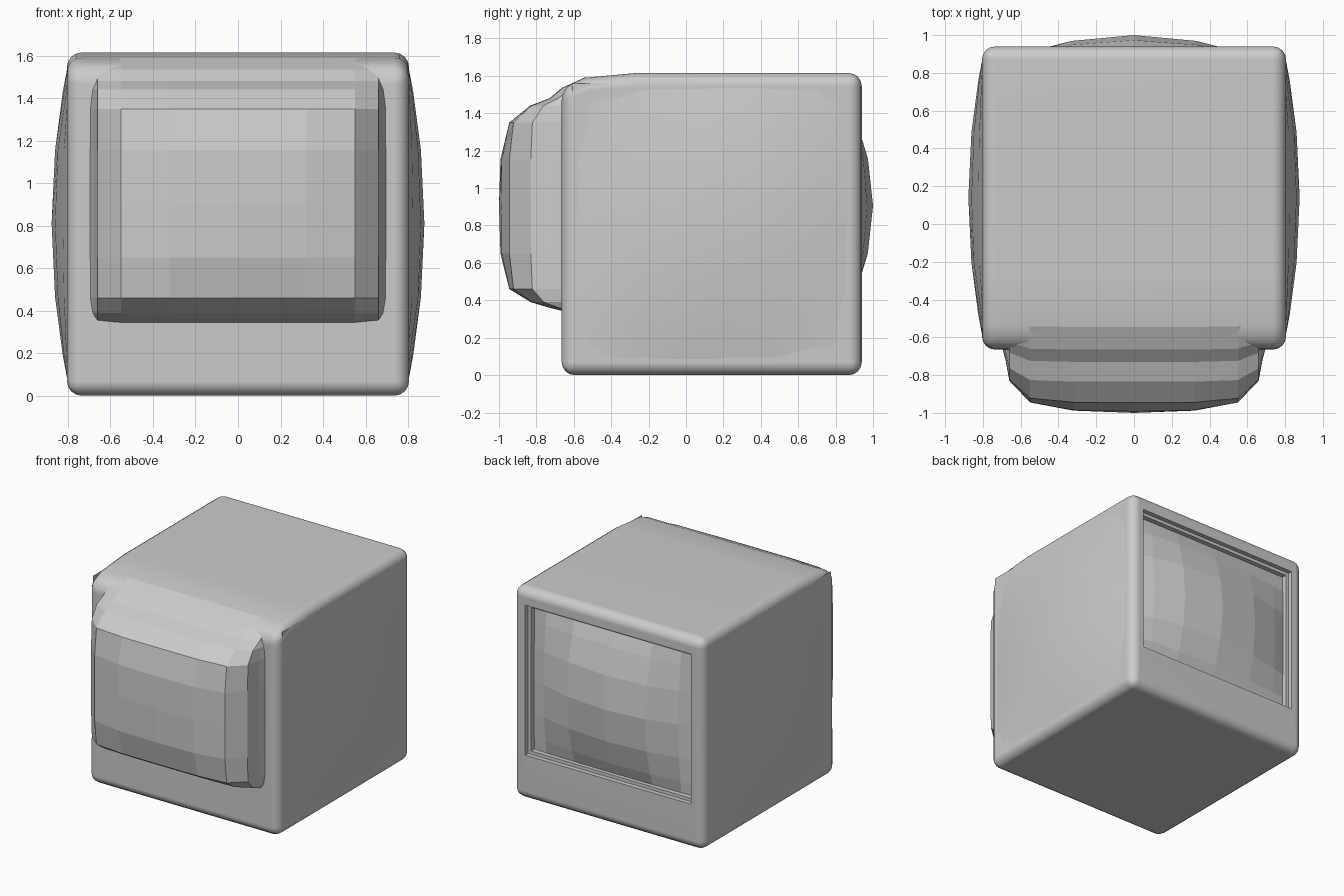
import bpy, bmesh, math

if "Cube" in bpy.data.objects:
    bpy.data.objects.remove(bpy.data.objects["Cube"])


def finish(name, bm, smooth=None):
    mesh = bpy.data.meshes.new(name)
    bm.to_mesh(mesh)
    bm.free()
    ob = bpy.data.objects.new(name, mesh)
    bpy.context.collection.objects.link(ob)
    if smooth:
        bpy.ops.object.select_all(action='DESELECT')
        ob.select_set(True)
        bpy.context.view_layer.objects.active = ob
        bpy.ops.object.shade_smooth_by_angle(angle=math.radians(smooth))
    return ob


def patch(name, us, vs, fn, flip=False, smooth=None):
    """Curved grid surface; fn maps (u, v) to a point."""
    bm = bmesh.new()
    g = [[bm.verts.new(fn(u, v)) for v in vs] for u in us]
    for i in range(len(us) - 1):
        for j in range(len(vs) - 1):
            f = [g[i][j], g[i + 1][j], g[i + 1][j + 1], g[i][j + 1]]
            bm.faces.new(f[::-1] if flip else f)
    return finish(name, bm, smooth)


def box(name, lo, hi):
    bm = bmesh.new()
    bmesh.ops.create_cube(bm, size=1)
    for v in bm.verts:
        v.co = [(a + b) / 2 + c * (b - a) for a, b, c in zip(lo, hi, v.co)]
    return finish(name, bm)


# cabinet: side profile extruded across x, corners rounded
profile = [(0.94, 0.0), (0.94, 1.615), (-0.27, 1.615), (-0.54, 1.59),
           (-0.665, 1.535), (-0.665, 0.0)]
bm = bmesh.new()
face = bm.faces.new([bm.verts.new((-0.805, y, z)) for y, z in profile])
ext = bmesh.ops.extrude_face_region(bm, geom=[face])
for v in ext['geom']:
    if isinstance(v, bmesh.types.BMVert):
        v.co.x = 0.805
bmesh.ops.recalc_face_normals(bm, faces=bm.faces)
edges = [e for e in bm.edges if e.calc_face_angle(0) > math.radians(30)]
bmesh.ops.bevel(bm, geom=edges, offset=0.07, segments=4, profile=0.5,
                affect='EDGES', clamp_overlap=True)
cabinet = finish("cabinet", bm, 35)

# stepped recess in the back
for name, x, z0, z1, depth in [("recess_cutter_outer", 0.70, 0.345, 1.49, 0.905),
                               ("recess_cutter_inner", 0.675, 0.37, 1.465, 0.84)]:
    cutter = box(name, (-x, depth, z0), (x, 1.1, z1))
    cutter.hide_render = True
    cutter.hide_viewport = True
    cutter.display_type = 'WIRE'
    mod = cabinet.modifiers.new(name, 'BOOLEAN')
    mod.operation = 'DIFFERENCE'
    mod.object = cutter
    mod.solver = 'EXACT'
wn = cabinet.modifiers.new("normals", 'WEIGHTED_NORMAL')
wn.keep_sharp = True

# domed screen set in the recess
half = [0.33, 0.57, 0.69]
xs = [-h for h in half[::-1]] + [0] + half
zs = [0.36, 0.46, 0.65, 0.905, 1.155, 1.35, 1.475]
patch("back_screen", xs, zs, lambda x, z: (
    x, 0.865 + 0.135 * (1 - (x / 0.69) ** 2) * max(0, 1 - ((z - 0.905) / 0.56) ** 2), z),
    flip=True)

# bulging front cover: setback from the foremost point along x and z
dx = {0: 0, 0.32: 0.012, 0.55: 0.055, 0.66: 0.17, 0.68: 0.28, 0.705: 0.37}
dz = {0.335: 0.37, 0.36: 0.27, 0.39: 0.17, 0.46: 0.055, 0.65: 0.008, 0.905: 0,
      1.155: 0.008, 1.35: 0.055, 1.44: 0.165, 1.48: 0.27, 1.535: 0.335, 1.59: 0.455}
xs = sorted({s * k for k in dx for s in (-1, 1)})
patch("front_bulge", xs, list(dz), lambda x, z: (
    x, -1 + min(0.47, math.hypot(dx[abs(x)], dz[z])), z))

# softly swollen side panels
ticks = [-1, -0.83, -0.46, 0, 0.46, 0.83, 1]
for side, label in ((1, "right"), (-1, "left")):
    patch(label + "_side_panel", ticks, ticks, lambda u, v: (
        side * (0.80 + 0.077 * (1 - u * u) * (1 - v * v)),
        0.14 + 0.75 * u, 0.81 + 0.75 * v), flip=side < 0, smooth=30)
